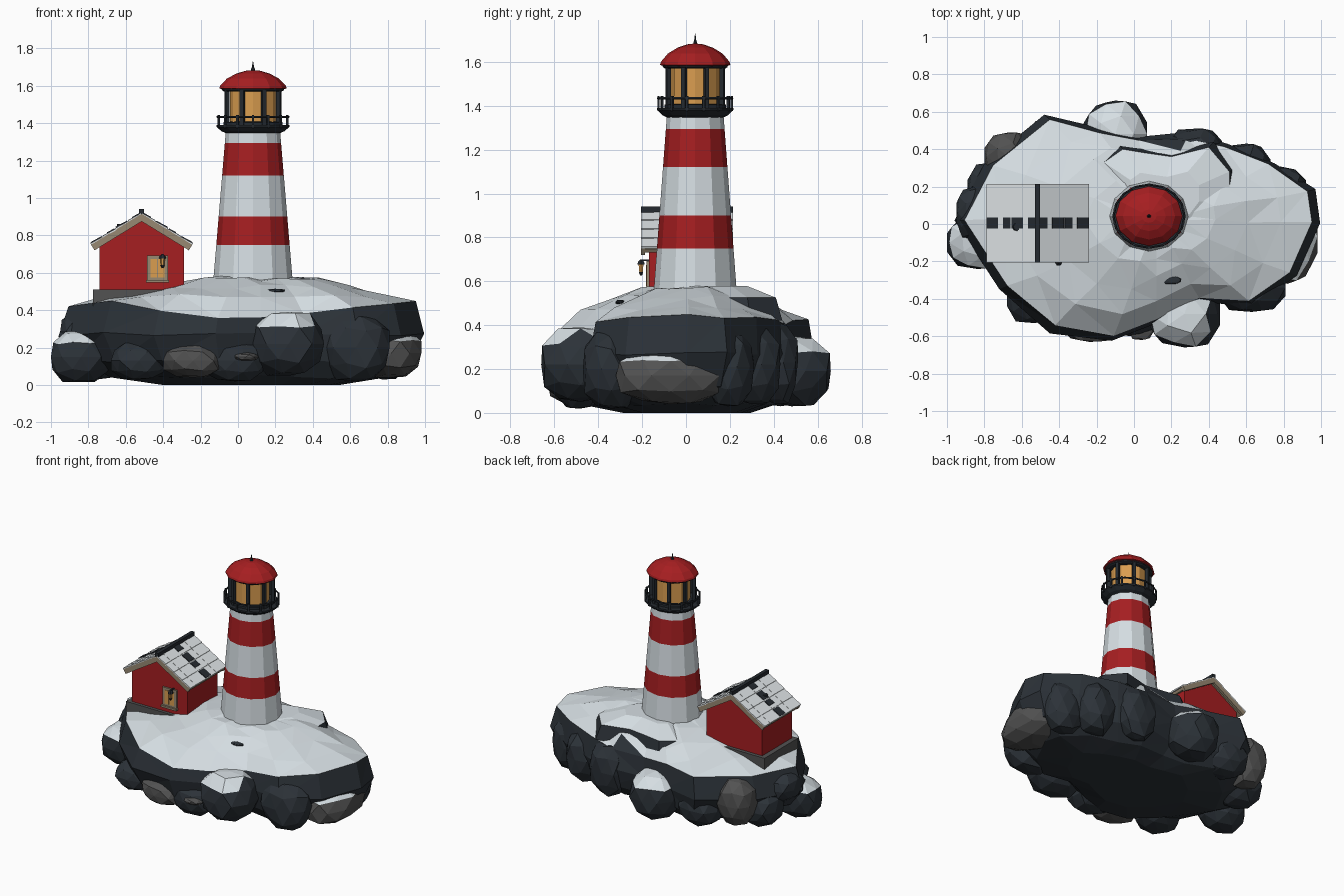
import bpy, bmesh, math, random
from mathutils import Vector, Matrix

random.seed(7)
if "Cube" in bpy.data.objects:
    bpy.data.objects.remove(bpy.data.objects["Cube"], do_unlink=True)


def material(name, *rgb):
    m = bpy.data.materials.new(name)
    m.use_nodes = True
    m.diffuse_color = (*rgb, 1)
    m.node_tree.nodes["Principled BSDF"].inputs["Base Color"].default_value = (*rgb, 1)
    return m


SNOW = material("snow white", .67, .73, .765)
FROST = material("frosted tile", .74, .78, .8)
ROCK = material("dark slate", .025, .032, .04)
STONE = material("grey stone", .085, .085, .085)
RED = material("barn red", .38, .013, .015)
METAL = material("black iron", .018, .023, .029)
TAN = material("weathered wood", .31, .25, .17)
GLOW = material("amber glass", .7, .34, .08)


def finish(name, bm, *mats, rule=None):
    bmesh.ops.recalc_face_normals(bm, faces=bm.faces)
    bm.normal_update()
    if rule:
        for f in bm.faces:
            f.material_index = rule(f)
    mesh = bpy.data.meshes.new(name)
    bm.to_mesh(mesh)
    bm.free()
    for m in mats:
        mesh.materials.append(m)
    ob = bpy.data.objects.new(name, mesh)
    bpy.context.collection.objects.link(ob)
    return ob


def skin(bm, rings):
    """Bridge closed loops of points and cap both ends."""
    loops = [[bm.verts.new(p) for p in ring] for ring in rings]
    for a, b in zip(loops, loops[1:]):
        for i in range(len(a)):
            j = (i + 1) % len(a)
            bm.faces.new((a[i], a[j], b[j], b[i]))
    bm.faces.new(loops[0])
    bm.faces.new(loops[-1])


def lathe(name, profile, center, sides, *mats, rule=None, squash=1):
    bm = bmesh.new()
    step = 2 * math.pi / sides
    skin(bm, [[(center[0] + r * math.cos(i * step),
                center[1] + r * squash * math.sin(i * step), z)
               for i in range(sides)] for r, z in profile])
    return finish(name, bm, *mats, rule=rule)


def add_box(bm, lo, hi, turn=Matrix()):
    lo, hi = Vector(lo), Vector(hi)
    size = Matrix.Diagonal((*(hi - lo), 1))
    bmesh.ops.create_cube(bm, size=1, matrix=turn @ Matrix.Translation((lo + hi) / 2) @ size)


def box(name, lo, hi, mat):
    bm = bmesh.new()
    add_box(bm, lo, hi)
    return finish(name, bm, mat)


def snow_rule(limit, floor):
    return lambda f: int(f.normal.z > limit and f.calc_center_median().z > floor)


# Island body: one outline scaled through several heights (x, y, rim height)
outline = [(-.96, .03, .43), (-.8, .33, .42), (-.48, .58, .42), (-.2, .52, .43),
           (.02, .47, .4), (.29, .49, .41), (.5, .43, .42), (.75, .33, .43),
           (.97, .18, .43), (.995, 0, .44), (.87, -.27, .44), (.64, -.44, .41),
           (.36, -.42, .38), (.12, -.54, .36), (-.12, -.63, .36), (-.45, -.58, .39),
           (-.72, -.36, .44)]
hub = Vector((.12, .03))
layers = [(.48, 0), (.74, .045), (.92, .13), (1, .27), (.95, None),
          (.76, .48), (.56, .525), (.36, .565), (.16, .58)]
rings = []
for s, z in layers:
    ring = []
    for x, y, rim in outline:
        p = hub + (Vector((x, y)) - hub) * s
        wob = 0 if z == 0 else random.uniform(-.012, .012)
        ring.append((p.x, p.y + wob, (rim if z is None else z) + wob))
    rings.append(ring)
bm = bmesh.new()
skin(bm, rings)
bmesh.ops.triangulate(bm, faces=[f for f in bm.faces if len(f.verts) == 4])
finish("island", bm, ROCK, SNOW, rule=snow_rule(.6, .33))

# Raised snow ledge behind the tower
ledge = [(-.16, .33), (-.06, .4), (.06, .38), (.2, .36), (.4, .41), (.51, .28),
         (.51, .12), (.36, -.08), (.1, -.1), (-.1, .1)]
bm = bmesh.new()
skin(bm, [[(.15 + (x - .15) * s, .12 + (y - .12) * s, z) for x, y in ledge]
          for s, z in ((1.1, .42), (1, .525), (.55, .578))])
finish("snow_ledge", bm, ROCK, SNOW, rule=snow_rule(.65, .48))


# Boulders around the shore
def boulder(name, at, size, base, snowy):
    bm = bmesh.new()
    bmesh.ops.create_icosphere(bm, subdivisions=2, radius=1)
    for v in bm.verts:
        v.co *= random.uniform(.92, 1.05)
        v.co = Vector([max(-.9, min(.9, c)) / .9 * s for c, s in zip(v.co, size)]) + Vector(at)
        v.co.z = max(v.co.z, .015)
    rule = snow_rule(.62, at[2]) if snowy else None
    finish(name, bm, base, SNOW, rule=rule)


boulders = [
    ((.27, -.48, .22), (.19, .18, .17), ROCK, True),
    ((-.84, -.1, .15), (.16, .14, .14), ROCK, True),
    ((-.85, .06, .29), (.1, .14, .1), ROCK, False),
    ((-.53, -.39, .13), (.15, .14, .1), ROCK, False),
    ((-.24, -.5, .13), (.16, .13, .09), STONE, False),
    ((-.02, -.48, .13), (.17, .12, .11), ROCK, False),
    ((.04, -.54, .15), (.07, .08, .025), STONE, False),
    ((.63, -.34, .2), (.18, .13, .18), ROCK, False),
    ((.82, -.07, .17), (.16, .25, .13), STONE, True),
    ((.77, .19, .21), (.15, .12, .18), ROCK, False),
    ((.6, .3, .22), (.13, .13, .18), ROCK, False),
    ((.33, .41, .23), (.14, .1, .19), ROCK, False),
    ((-.1, .48, .19), (.17, .18, .16), ROCK, True),
    ((-.42, .43, .17), (.16, .13, .14), ROCK, False),
    ((-.67, .36, .24), (.13, .13, .17), STONE, False),
    ((-.66, .43, .3), (.05, .05, .07), ROCK, False),
    ((-.75, .19, .16), (.14, .14, .13), ROCK, False),
    ((.2, -.3, .505), (.05, .022, .01), ROCK, False),
]
for n, spec in enumerate(boulders):
    boulder(f"boulder_{n + 1}", *spec)

# Tower with painted bands, slightly oval in plan
axis, oval = (.08, .042), .89
bands = [.54, .75, .9, 1.12, 1.295, 1.36]
lathe("tower", [(.212 - (z - .56) * .084, z) for z in bands], axis, 12, SNOW, RED, squash=oval,
      rule=lambda f: int(bands[1] < f.calc_center_median().z < bands[2]
                         or bands[3] < f.calc_center_median().z < bands[4]))

# Gallery, railing and lantern room
for name, profile, sides, mat in (
        ("gallery", [(.145, 1.347), (.168, 1.357), (.195, 1.38), (.195, 1.39)], 16, METAL),
        ("lantern_glass", [(.124, 1.39), (.124, 1.58)], 12, GLOW),
        ("lantern_sill", [(.157, 1.385), (.157, 1.405), (.12, 1.408)], 16, METAL),
        ("lantern_head", [(.155, 1.57), (.165, 1.576), (.17, 1.59)], 16, METAL),
        ("dome", [(.165, 1.582), (.18, 1.586), (.176, 1.6), (.14, 1.638), (.09, 1.665),
                  (.04, 1.68), (.01, 1.683)], 12, RED),
        ("spike", [(.012, 1.675), (.01, 1.69), (.006, 1.7), (.001, 1.73)], 6, METAL)):
    lathe(name, profile, axis, sides, mat, squash=oval)


def posts(name, count, radius, half, z0, z1):
    bm = bmesh.new()
    for i in range(count):
        turn = (Matrix.Translation((*axis, 0)) @ Matrix.Diagonal((1, oval, 1, 1))
                @ Matrix.Rotation((i + .5) * 2 * math.pi / count, 4, 'Z'))
        add_box(bm, (radius - half, -half, z0), (radius + half, half, z1), turn)
    finish(name, bm, METAL)


posts("lantern_posts", 8, .15, .011, 1.39, 1.58)
posts("railing_posts", 14, .188, .006, 1.375, 1.444)
bpy.ops.mesh.primitive_torus_add(location=(*axis, 1.434), major_radius=.19, minor_radius=.006,
                                 major_segments=16, minor_segments=6)
rail = bpy.context.object
rail.name = "railing_top"
rail.scale.y = oval
rail.data.materials.append(METAL)

# Cottage walls and footing
mid, ridge_z, front = -.515, .91, -.168
box("footing", (-.775, -.19, .38), (-.28, .2, .512), STONE)
gable = [(-.74, .5), (-.29, .5), (-.29, .755), (mid, .892), (-.74, .755)]
bm = bmesh.new()
skin(bm, [[(x, y, z) for x, z in gable] for y in (front, .175)])
finish("cottage_walls", bm, RED)

# Cottage roof: boards, snowy overlapping tiles and bare patches on each slope
length, rows, cols, y0, y1 = .314, 4, 7, -.205, .215
wood, tiles, bare = bmesh.new(), bmesh.new(), bmesh.new()
row, col = length / rows, (y1 - y0) / cols
for side in (0, math.pi):
    slope = (Matrix.Translation((mid, (y0 + y1) / 2, ridge_z))
             @ Matrix.Rotation(side, 4, 'Z') @ Matrix.Rotation(math.radians(31.5), 4, 'Y'))
    add_box(wood, (0, -.2, -.018), (length, .2, .002), slope)
    for y in (-.21, .192):
        add_box(wood, (0, y, -.03), (length, y + .018, .005), slope)
    for r in range(rows):
        lap = (slope @ Matrix.Translation((r * row, 0, .001))
               @ Matrix.Rotation(math.radians(-3), 4, 'Y'))
        for c in range(cols):
            y = -.21 + c * col
            add_box(tiles, (0, y, 0), (row, y + col, .008 + .0015 * (c % 2)), lap)
        y = -.21 + cols // 2 * col
        add_box(bare, (row * .08, y, .004), (row * (.95 if r % 2 else .65), y + col, .0135), lap)
finish("roof_boards", wood, TAN)
finish("roof_tiles", tiles, FROST)
finish("bare_tiles", bare, METAL)
box("roof_ridge", (mid - .013, y0, ridge_z), (mid + .013, y1, ridge_z + .03), METAL)
lathe("stove_pipe", [(.012, .8), (.014, .838), (.026, .842), (.02, .862)], (-.625, -.015), 8, METAL)

# Window with frame, panes and sill
box("window_frame", (-.487, front - .012, .555), (-.373, front + .01, .692), TAN)
for x in (-.468, -.427):
    box("window_pane", (x, front - .015, .576), (x + .035, front, .674), GLOW)
box("window_sill", (-.492, front - .025, .548), (-.368, front, .562), TAN)

# Wall lamp
lamp = (-.403, front - .037)
box("lamp_bracket", (lamp[0] - .005, lamp[1], .692), (lamp[0] + .005, front, .7), METAL)
lathe("lamp_glass", [(.009, .64), (.013, .68)], lamp, 6, GLOW)
lathe("lamp_cap", [(.02, .676), (.015, .69), (.004, .7)], lamp, 6, METAL)
lathe("lamp_base", [(.005, .626), (.012, .642)], lamp, 6, METAL)
